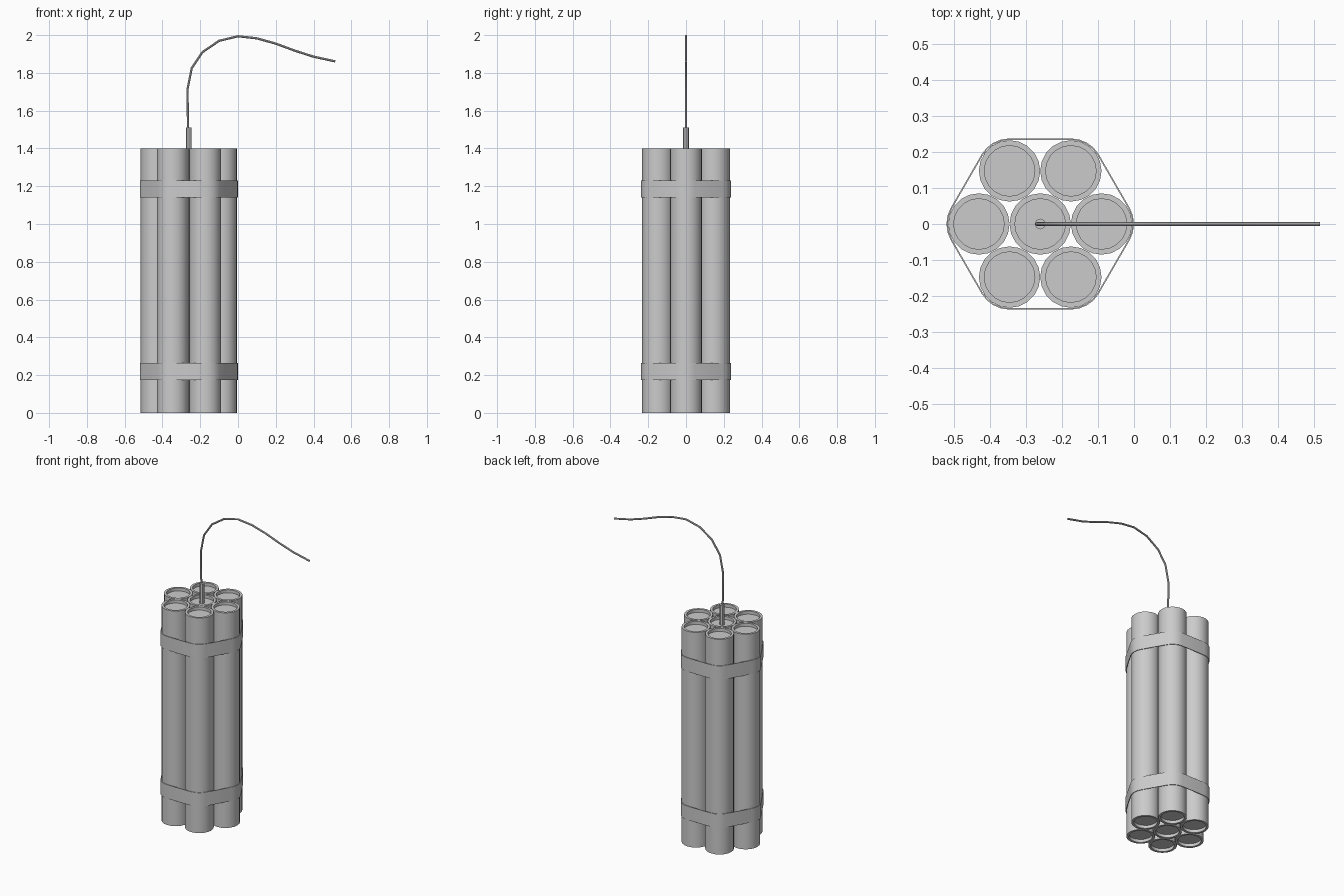
import bpy
from math import sin, cos, pi, radians

if "Cube" in bpy.data.objects:
    bpy.data.objects.remove(bpy.data.objects["Cube"])

CX = -0.26      # bundle axis
R = 0.085       # stick radius
PITCH = 0.17    # spacing of the outer sticks
H = 1.4


def make(name, verts, faces, angle=35):
    me = bpy.data.meshes.new(name)
    me.from_pydata(verts, [], faces)
    ob = bpy.data.objects.new(name, me)
    bpy.context.collection.objects.link(ob)
    bpy.ops.object.select_all(action='DESELECT')
    ob.select_set(True)
    bpy.context.view_layer.objects.active = ob
    bpy.ops.object.shade_smooth_by_angle(angle=radians(angle))
    return ob


def loft(name, rings, caps=True, closed=False):
    """Skin a list of equal-length point rings."""
    n = len(rings[0])
    verts = [p for ring in rings for p in ring]
    m = len(rings)
    faces = []
    for k in range(m if closed else m - 1):
        a, b = k * n, ((k + 1) % m) * n
        faces += [(a + i, a + (i + 1) % n, b + (i + 1) % n, b + i) for i in range(n)]
    if caps:
        faces.append(tuple(reversed(range(n))))
        faces.append(tuple(range((m - 1) * n, m * n)))
    return make(name, verts, faces)


def circle(x, y, z, r, n):
    return [(x + r * cos(2 * pi * i / n), y + r * sin(2 * pi * i / n), z) for i in range(n)]


# Sticks: tubes with recessed ends
stick_profile = [(0.07, 0.02), (0.07, 0), (R, 0), (R, H), (0.07, H), (0.07, H - 0.02)]
centres = [(CX, 0)] + [(CX + PITCH * cos(k * pi / 3), PITCH * sin(k * pi / 3)) for k in range(6)]
for k, (x, y) in enumerate(centres):
    loft(f"stick_{k + 1}", [circle(x, y, z, r, 20) for r, z in stick_profile])


# Straps: rounded hexagon bands around the bundle
def hexagon(r, z, steps=4):
    pts = []
    for k, (x, y) in enumerate(centres[1:]):
        for s in range(steps + 1):
            a = k * pi / 3 - pi / 6 + s * pi / 3 / steps
            pts.append((x + r * cos(a), y + r * sin(a), z))
    return pts


for name, z0, z1 in (("lower_strap", 0.175, 0.265), ("upper_strap", 1.14, 1.23)):
    loft(name, [hexagon(R + 0.001, z0), hexagon(R + 0.005, z0),
                hexagon(R + 0.005, z1), hexagon(R + 0.001, z1)], caps=False, closed=True)

# Fuse socket on the centre stick
loft("fuse_socket", [circle(CX, 0, H - 0.02, 0.015, 8), circle(CX, 0, 1.51, 0.015, 8)])

# Fuse cord swept along a bent path
path = [(-0.264, 1.50), (-0.268, 1.71), (-0.245, 1.825), (-0.188, 1.91), (-0.1, 1.97),
        (0.0, 1.994), (0.1, 1.983), (0.2, 1.955), (0.3, 1.918), (0.4, 1.886), (0.515, 1.861)]
FR, N = 0.006, 8
rings = []
for i, (x, z) in enumerate(path):
    (x0, z0), (x1, z1) = path[max(i - 1, 0)], path[min(i + 1, len(path) - 1)]
    d = ((x1 - x0) ** 2 + (z1 - z0) ** 2) ** 0.5
    nx, nz = (z1 - z0) / d, -(x1 - x0) / d
    rings.append([(x + nx * FR * cos(2 * pi * j / N), FR * sin(2 * pi * j / N),
                   z + nz * FR * cos(2 * pi * j / N)) for j in range(N)])
loft("fuse_cord", rings)
